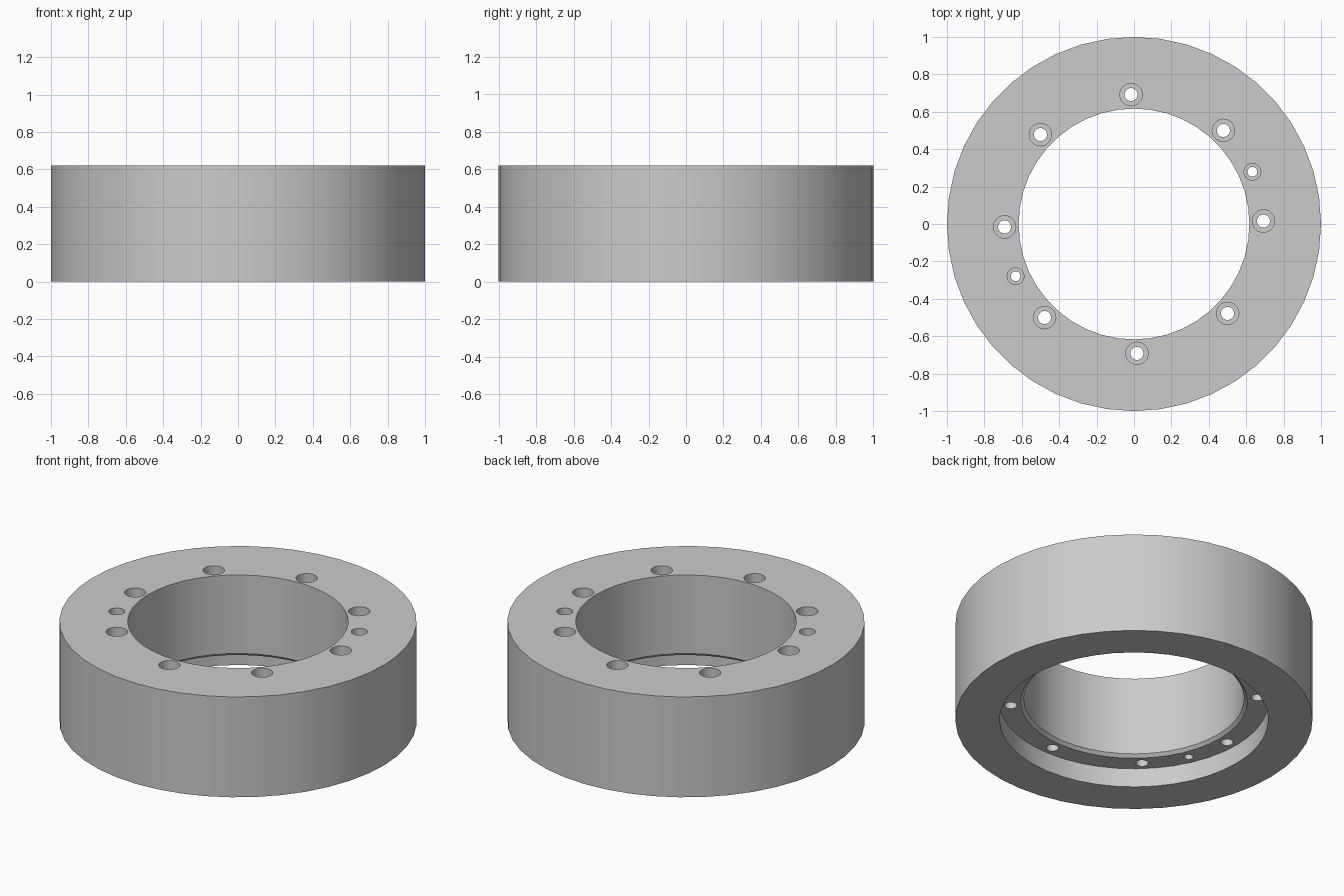
import bpy, bmesh
from math import cos, sin, radians, pi

cube = bpy.data.objects.get("Cube")
if cube:
    bpy.data.objects.remove(cube, do_unlink=True)

HEIGHT = 0.62
LEDGE = 0.117        # depth of the recess under the ring
SEAT = 0.3           # floor of the screw head pockets
BOLT_RADIUS = 0.692

metal = bpy.data.materials.new("grey metal")
metal.use_nodes = True
grey = (0.6, 0.6, 0.6, 1)
metal.diffuse_color = grey
metal.node_tree.nodes["Principled BSDF"].inputs["Base Color"].default_value = grey


def lathe(name, profile, sides, centre=(0, 0), closed=False):
    """Turn an (r, z) profile about a vertical axis; closed profiles make rings."""
    bm = bmesh.new()
    rings = []
    for r, z in profile:
        rings.append([bm.verts.new((centre[0] + r * cos(2 * pi * i / sides),
                                    centre[1] + r * sin(2 * pi * i / sides), z))
                      for i in range(sides)])
    pairs = list(zip(rings, rings[1:]))
    if closed:
        pairs.append((rings[-1], rings[0]))
    else:
        bm.faces.new(rings[0])
        bm.faces.new(rings[-1])
    for a, b in pairs:
        for i in range(sides):
            j = (i + 1) % sides
            bm.faces.new((a[i], a[j], b[j], b[i]))
    bmesh.ops.recalc_face_normals(bm, faces=bm.faces)
    mesh = bpy.data.meshes.new(name)
    bm.to_mesh(mesh)
    bm.free()
    obj = bpy.data.objects.new(name, mesh)
    bpy.context.collection.objects.link(obj)
    mesh.materials.append(metal)
    return obj


# Ring body: outer wall, bore with a small chamfer, and recess underneath
ring = lathe("flange_ring", [(1, 0), (1, HEIGHT), (0.617, HEIGHT), (0.617, LEDGE + 0.018),
                             (0.635, LEDGE), (0.753, LEDGE), (0.753, 0)], 44, closed=True)

# Eight screw holes and two smaller pin holes, each stepped from the top
holes = [(45 * k + 1.3, 0.06, 0.035) for k in range(8)]
holes += [(23.8, 0.045, 0.026), (203.8, 0.045, 0.026)]
cutters = bpy.data.collections.new("hole cutters")
bpy.context.scene.collection.children.link(cutters)
for angle, head, shank in holes:
    a = radians(angle)
    cutter = lathe("hole_cutter", [(shank, LEDGE - 0.05), (shank, SEAT), (head, SEAT),
                                   (head, HEIGHT + 0.05)], 24,
                   (BOLT_RADIUS * cos(a), BOLT_RADIUS * sin(a)))
    bpy.context.collection.objects.unlink(cutter)
    cutters.objects.link(cutter)

cut = ring.modifiers.new("holes", 'BOOLEAN')
cut.operation = 'DIFFERENCE'
cut.operand_type = 'COLLECTION'
cut.collection = cutters
cut.solver = 'EXACT'

# Apply the holes, then remove the cutters
bpy.context.view_layer.objects.active = ring
ring.select_set(True)
bpy.ops.object.modifier_apply(modifier=cut.name)
for cutter in list(cutters.objects):
    bpy.data.objects.remove(cutter, do_unlink=True)
bpy.data.collections.remove(cutters)

bpy.ops.object.shade_smooth_by_angle(angle=radians(30))
